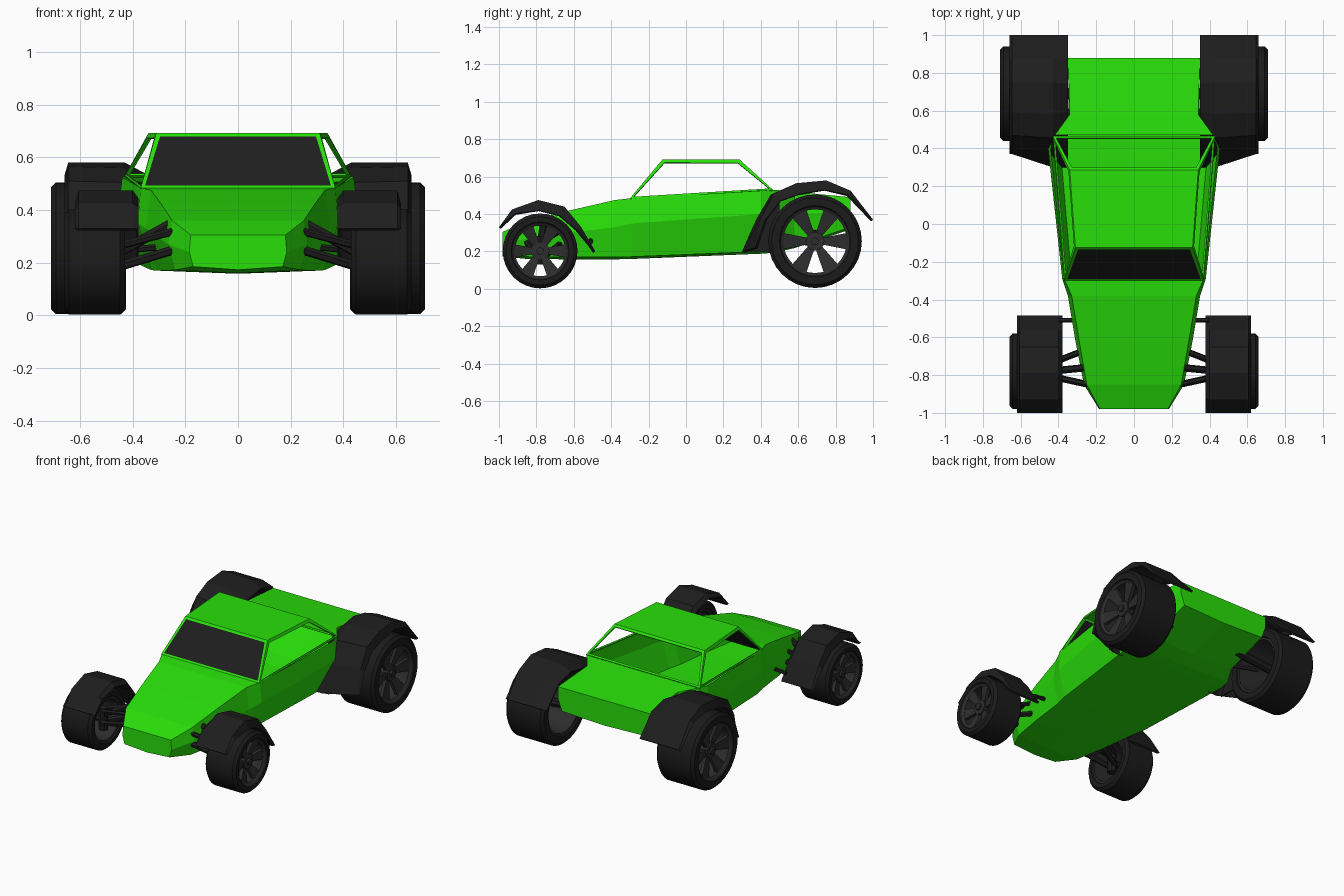
import bpy, bmesh, math
from mathutils import Vector

if "Cube" in bpy.data.objects:
    bpy.data.objects.remove(bpy.data.objects["Cube"])


def material(name, rgb):
    m = bpy.data.materials.new(name)
    m.diffuse_color = (*rgb, 1)
    m.use_nodes = True
    m.node_tree.nodes["Principled BSDF"].inputs["Base Color"].default_value = m.diffuse_color
    return m


GREEN = material("body green", (0.022, 0.74, 0.003))
BLACK = material("black plastic", (0.013, 0.013, 0.013))
TYRE = material("tyre rubber", (0.011, 0.011, 0.011))
RIM = material("rim grey", (0.026, 0.026, 0.026))


def finish(name, bm, mats, mirror=True, solid=0, smooth=False, recalc=True):
    if recalc:
        bmesh.ops.recalc_face_normals(bm, faces=bm.faces)
    me = bpy.data.meshes.new(name)
    bm.to_mesh(me)
    bm.free()
    ob = bpy.data.objects.new(name, me)
    bpy.context.collection.objects.link(ob)
    for m in mats:
        me.materials.append(m)
    if solid:
        s = ob.modifiers.new("thickness", 'SOLIDIFY')
        s.thickness, s.offset = solid, -1
    if mirror:
        ob.modifiers.new("mirror", 'MIRROR').use_mirror_merge = False
    if smooth:
        bpy.context.view_layer.objects.active = ob
        ob.select_set(True)
        bpy.ops.object.shade_smooth_by_angle(angle=math.radians(35))
        ob.select_set(False)
    return ob


def loft(bm, rings, closed=True, caps=True, loop=False):
    vs = [[bm.verts.new(p) for p in r] for r in rings]
    n = len(vs[0])
    for k in range(len(vs) if loop else len(vs) - 1):
        a, b = vs[k], vs[(k + 1) % len(vs)]
        for i in range(n if closed else n - 1):
            j = (i + 1) % n
            bm.faces.new((a[i], a[j], b[j], b[i]))
    if caps:
        bm.faces.new(vs[0])
        bm.faces.new(vs[-1])


def beam(bm, a, b, r, n=6):
    a, b = Vector(a), Vector(b)
    d = (b - a).normalized()
    u = d.orthogonal().normalized()
    v = d.cross(u)
    ang = [2 * math.pi * i / n for i in range(n)]
    loft(bm, [[p + r * (u * math.cos(t) + v * math.sin(t)) for t in ang] for p in (a, b)])


# Hull: y, bottom (w, z), side fold (w, z), top edge (w, z)
SECTIONS = [
    (-0.98, 0.17, 0.185, 0.185, 0.24, 0.18, 0.305),
    (-0.85, 0.24, 0.172, 0.265, 0.27, 0.25, 0.36),
    (-0.62, 0.28, 0.17, 0.31, 0.30, 0.29, 0.42),
    (-0.38, 0.31, 0.17, 0.35, 0.33, 0.33, 0.475),
    (-0.29, 0.33, 0.172, 0.38, 0.35, 0.37, 0.485),
    (0.40, 0.39, 0.2, 0.455, 0.40, 0.44, 0.525),
    (0.47, 0.38, 0.205, 0.42, 0.40, 0.42, 0.53),
    (0.58, 0.32, 0.23, 0.345, 0.40, 0.34, 0.52),
    (0.88, 0.32, 0.33, 0.35, 0.41, 0.35, 0.49),
]
bm = bmesh.new()
rings = []
for y, wb, zb, wm, zm, wt, zt in SECTIONS:
    half = [(wb, zb), (wm, zm), (wt, zt)]
    rings.append([(0, y, zb - 0.012)] + [(x, y, z) for x, z in half]
                 + [(-x, y, z) for x, z in reversed(half)])
loft(bm, rings)
bmesh.ops.recalc_face_normals(bm, faces=bm.faces)
# the cockpit is open under the cabin
cockpit = [f for f in bm.faces if f.calc_center_median().z > 0.48
           and all(-0.3 < v.co.y < 0.475 for v in f.verts) and abs(f.calc_center_median().x) < 0.01]
bmesh.ops.delete(bm, geom=cockpit, context='FACES_ONLY')
finish("hull", bm, [GREEN], mirror=False, recalc=False)

# Cabin: roof with open side and rear windows and a dark windscreen
bm = bmesh.new()
base = [(-0.37, -0.30, 0.483), (0.37, -0.30, 0.483), (0.43, 0.465, 0.53), (-0.43, 0.465, 0.53)]
roof = [(-0.31, -0.125, 0.693), (0.31, -0.125, 0.693), (0.34, 0.285, 0.693), (-0.34, 0.285, 0.693)]
loft(bm, [base, roof], caps=False)
bm.verts.ensure_lookup_table()
panes = list(bm.faces)
bm.faces.new(bm.verts[4:8])
bmesh.ops.recalc_face_normals(bm, faces=bm.faces)
bmesh.ops.inset_individual(bm, faces=panes, thickness=0.022)
front = min(panes, key=lambda f: f.calc_center_median().y)
front.material_index = 1
bmesh.ops.delete(bm, geom=[f for f in panes if f is not front], context='FACES_ONLY')
finish("cabin", bm, [GREEN, BLACK], mirror=False, solid=0.01)


# Wheels: lathed tyre with an open rim, six spokes and a hub
def wheel(tag, x0, x1, y, z, R, rin):
    def ring_at(t, prof):
        return [(x, y + r * math.cos(t), z + r * math.sin(t)) for x, r in prof]

    def lathe(name, prof, mat):
        bm = bmesh.new()
        loft(bm, [ring_at(2 * math.pi * i / 32, prof) for i in range(32)], caps=False, loop=True)
        finish(name, bm, [mat], smooth=True)

    c = 0.018
    lathe(tag + "_tyre", [(x0, rin + c), (x0, R - c), (x0 + c, R), (x1 - c, R), (x1, R - c),
                          (x1, rin + 0.02), (x1 - 0.015, rin + 0.01), (x0 + 0.02, rin + 0.01)], TYRE)
    lathe(tag + "_rim", [(x0 + 0.01, rin + 0.02), (x1 - 0.005, rin + 0.02), (x1 - 0.02, rin),
                         (x0 + 0.01, rin)], RIM)
    bm = bmesh.new()
    xs = x1 - 0.07
    for k in range(6):
        t = math.radians(60 * k)
        u, v = Vector((0, math.cos(t), math.sin(t))), Vector((0, -math.sin(t), math.cos(t)))
        rings = []
        for r, w, dx in ((0.03, 0.016, 0.0), (rin + 0.01, rin * 0.27, 0.03)):
            p = Vector((xs + dx, y, z)) + u * r
            rings.append([p + v * (s * w) + Vector((e, 0, 0))
                          for s, e in ((-1, 0), (1, 0), (1, 0.022), (-1, 0.022))])
        loft(bm, rings)
    beam(bm, (xs - 0.02, y, z), (xs + 0.035, y, z), 0.05, 16)
    beam(bm, (xs, y, z), (xs + 0.05, y, z), 0.022, 6)
    finish(tag + "_spokes", bm, [RIM])


wheel("front_wheel", 0.43, 0.66, -0.78, 0.203, 0.2, 0.135)
wheel("rear_wheel", 0.425, 0.71, 0.69, 0.255, 0.25, 0.17)


# Fenders: faceted sheets arched over the wheels, with lips pulled towards the wheel centre
def fender(name, strips):
    bm = bmesh.new()
    loft(bm, [[(x, y, z) for y, z in prof] for x, prof in strips], closed=False, caps=False)
    ob = finish(name, bm, [BLACK], solid=0.014)
    # turn the sheet outwards so its thickness goes towards the wheel
    if max(ob.data.polygons, key=lambda p: p.center.z).normal.z < 0:
        ob.data.flip_normals()


def lip(prof, cy, cz, depth):
    out = []
    for i, (y, z) in enumerate(prof):
        d = depth * min(1, 3 * i / len(prof), 3 * (len(prof) - 1 - i) / len(prof))
        r = math.hypot(y - cy, z - cz)
        out.append((y + (cy - y) * d / r, z + (cz - z) * d / r))
    return out


F = [(-1.0, 0.33), (-0.93, 0.425), (-0.79, 0.475), (-0.65, 0.44), (-0.56, 0.33), (-0.485, 0.2)]
fender("front_fender", [(0.378, lip(F, -0.78, 0.2, 0.03)), (0.40, F), (0.605, F),
                        (0.62, lip(F, -0.78, 0.2, 0.055))])
R_IN = [(0.30, 0.2), (0.38, 0.38), (0.455, 0.505), (0.58, 0.56), (0.75, 0.58), (0.88, 0.525), (1.0, 0.37)]
R_OUT = [(0.37, 0.22), (0.40, 0.38), (0.47, 0.51), (0.59, 0.565), (0.75, 0.58), (0.88, 0.525), (1.0, 0.37)]
fender("rear_fender", [(0.35, lip(R_IN, 0.69, 0.255, 0.05)), (0.43, R_IN), (0.645, R_OUT),
                       (0.66, lip(R_OUT, 0.69, 0.255, 0.06))])

# Inner plate closing the gap between the hull and the rear fender
bm = bmesh.new()
loft(bm, [[(x, y, z) for y, z in ((0.31, 0.2), (0.46, 0.2), (0.50, 0.42), (0.50, 0.51), (0.455, 0.5), (0.38, 0.37))]
          for x in (0.459, 0.467)])
finish("rear_fender_plate", bm, [BLACK])

# Front suspension arms, fender strut and axles
bm = bmesh.new()
for y0, y1 in ((-0.85, -0.80), (-0.66, -0.75)):
    beam(bm, (0.24, y0, 0.32), (0.47, y1, 0.26), 0.015)
    beam(bm, (0.24, y0, 0.25), (0.47, y1, 0.18), 0.018)
beam(bm, (0.25, -0.76, 0.35), (0.45, -0.78, 0.24), 0.02)
beam(bm, (0.47, -0.78, 0.13), (0.47, -0.78, 0.28), 0.03, 8)
beam(bm, (0.45, -0.78, 0.203), (0.60, -0.78, 0.203), 0.025, 8)
beam(bm, (0.29, -0.51, 0.26), (0.40, -0.51, 0.25), 0.013)
finish("front_suspension", bm, [BLACK])

bm = bmesh.new()
beam(bm, (0.2, 0.69, 0.30), (0.64, 0.69, 0.255), 0.03, 8)
beam(bm, (0.28, 0.55, 0.27), (0.47, 0.67, 0.24), 0.016)
finish("rear_axle", bm, [BLACK])
